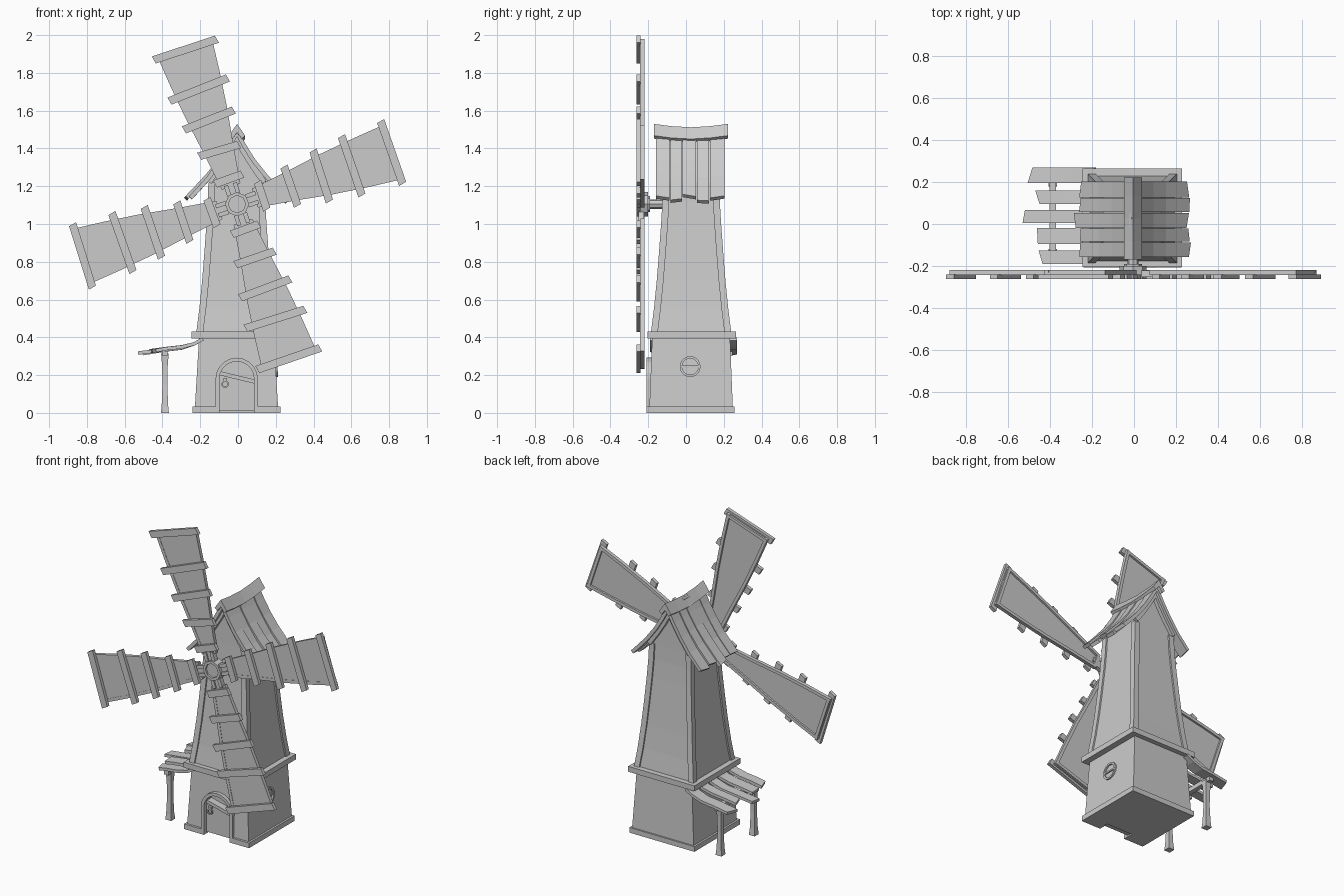
import bpy, bmesh, random
from math import sin, cos, pi, radians
from mathutils import Vector

if "Cube" in bpy.data.objects:
    bpy.data.objects.remove(bpy.data.objects["Cube"])

random.seed(4)
CX, CY = -0.008, 0.027          # tower axis
HUB = (-0.005, 1.105)           # sail axis in x, z


def loft(name, rings, closed=False):
    """Skin a list of vertex rings with quads; cap both ends unless closed."""
    bm = bmesh.new()
    rv = [[bm.verts.new(p) for p in r] for r in rings]
    n, m = len(rv[0]), len(rv)
    for i in range(m if closed else m - 1):
        a, b = rv[i], rv[(i + 1) % m]
        for j in range(n):
            k = (j + 1) % n
            bm.faces.new((a[j], a[k], b[k], b[j]))
    if not closed:
        bm.faces.new(rv[0])
        bm.faces.new(rv[-1][::-1])
    bmesh.ops.recalc_face_normals(bm, faces=bm.faces)
    me = bpy.data.meshes.new(name)
    bm.to_mesh(me)
    bm.free()
    ob = bpy.data.objects.new(name, me)
    bpy.context.collection.objects.link(ob)
    return ob


def rect(x, y, z, hx, hy):
    return [(x + sx * hx, y + sy * hy, z) for sx, sy in ((-1, -1), (1, -1), (1, 1), (-1, 1))]


def box(name, x0, x1, y0, y1, z0, z1):
    x, y, hx, hy = (x0 + x1) / 2, (y0 + y1) / 2, (x1 - x0) / 2, (y1 - y0) / 2
    return loft(name, [rect(x, y, z, hx, hy) for z in (z0, z1)])


def disc(name, f, r, d0, d1, n):
    return loft(name, [[f(r * cos(2 * pi * i / n), r * sin(2 * pi * i / n), d) for i in range(n)]
                       for d in (d0, d1)])


def annulus(name, f, ri, ro, d0, d1, n):
    rings = []
    for i in range(n):
        c, s = cos(2 * pi * i / n), sin(2 * pi * i / n)
        rings.append([f(r * c, r * s, d) for r, d in ((ri, d0), (ro, d0), (ro, d1), (ri, d1))])
    return loft(name, rings, True)


def plank(name, path, y0, y1, thick, skew=0.0):
    """Bent board following an x-z path, thickened below, with a slanted far end."""
    P = [Vector(p) for p in path]
    rings = []
    for i, p in enumerate(P):
        t = (P[min(i + 1, len(P) - 1)] - P[max(i - 1, 0)]).normalized()
        nrm = Vector((-t.y, t.x))
        if nrm.y > 0:
            nrm = -nrm
        q = p + nrm * thick
        s = t * (skew if i == len(P) - 1 else 0)
        rings.append([(p.x - s.x, y0, p.y - s.y), (p.x + s.x, y1, p.y + s.y),
                      (q.x + s.x, y1, q.y + s.y), (q.x - s.x, y0, q.y - s.y)])
    return loft(name, rings)


# Lower storey and base trim, both cut by the arched doorway
lower = loft("lower_storey", [rect(CX, CY, 0, .222, .222), rect(CX, CY, .40, .198, .206)])
base = box("base_trim", CX - .233, CX + .233, CY - .235, CY + .231, 0, .033)
DX, SPRING = -.007, .18


def arch(hw, n=10):
    return ([(DX - hw, -.01)] + [(DX - hw * cos(pi * i / n), SPRING + hw * sin(pi * i / n))
                                 for i in range(n + 1)] + [(DX + hw, -.01)])


cutter = loft("doorway_cutter", [[(x, y, z) for x, z in arch(.097)] for y in (-.3, -.14)])
for ob in (lower, base):
    mod = ob.modifiers.new("doorway", 'BOOLEAN')
    mod.object, mod.solver = cutter, 'EXACT'
    bpy.context.view_layer.objects.active = ob
    bpy.ops.object.modifier_apply(modifier="doorway")
bpy.data.objects.remove(cutter)

# Door surround, half door with slanted top, ring handle
loft("door_frame", [[(xo, -.208, max(zo, 0)), (xi, -.208, max(zi, 0)), (xi, -.16, max(zi, 0)), (xo, -.16, max(zo, 0))]
                    for (xo, zo), (xi, zi) in zip(arch(.112), arch(.092))])
loft("half_door", [[(-.1, y, .01), (.087, y, .01), (.087, y, .175), (-.1, y, .22)] for y in (-.178, -.14)])
loft("door_top_rail", [[(-.1, y, .2), (.087, y, .155), (.087, y, .177), (-.1, y, .222)] for y in (-.188, -.17)])
annulus("door_ring", lambda a, b, d: (-.068 + a, d, .152 + b), .012, .02, -.195, -.186, 12)
box("door_ring_mount", -.078, -.058, -.195, -.175, .168, .184)

# Round window on the right wall
win = lambda a, b, d: (.193 + d - .06 * b, .022 + a, .245 + b)
annulus("window_ring", win, .043, .055, -.01, .016, 20)
disc("window_pane", win, .045, -.01, .006, 20)
box("window_bar", .19, .207, -.023, .067, .24, .25)

# Belt and curved upper tower running up into a gable
box("belt", CX - .237, CX + .237, CY - .232, CY + .237, .395, .43)
prof = [(.43, .212), (.55, .197), (.7, .182), (.85, .170), (1.0, .159), (1.12, .152), (1.22, .149)]
IN = .010
loft("upper_tower", [rect(CX, CY, z, h - IN, h - IN) for z, h in prof]
     + [rect(CX, CY, 1.35, .075, .138), rect(CX, CY, 1.47, .008, .138)])
for sx in (-1, 1):
    for sy in (-1, 1):
        loft("corner_post", [rect(CX + sx * (h - .018), CY + sy * (h - .018), z, .018, .018)
                             for z, h in prof])

# Roof boards with uneven ends, flaring outwards
edges = [-.16, -.085, -.02, .055, .125, .205]
for s in (-1, 1):
    for i in range(5):
        e = random.uniform(-.02, .015)
        lift = random.uniform(-.006, .008)
        pts = [(0.005, 1.50), (.05, 1.415), (.1, 1.335), (.16, 1.255 + lift),
               (.215, 1.195 + lift), (.262 + e, 1.145 + lift - e)]
        plank("roof_board", [(CX + s * x, z + lift) for x, z in pts],
              edges[i] + .002, edges[i + 1] - .002, .022, random.uniform(-.012, .012))

# Sagging ridge cap
cap = []
for y, dz in ((-.17, 0), (-.08, -.012), (.027, -.018), (.13, -.012), (.222, 0)):
    z = 1.53 + dz
    cap.append([(-.005, y, z), (.038, y, z - .062), (.02, y, z - .078), (-.005, y, z - .045),
                (-.03, y, z - .078), (-.048, y, z - .062)])
loft("ridge_cap", cap)
# Gable edge boards below the roof ends
for s in (-1, 1):
    for y0, y1 in ((-.135, -.112), (.165, .188)):
        plank("gable_board", [(CX + s * x, z) for x, z in
                              ((.005, 1.475), (.05, 1.392), (.1, 1.312), (.158, 1.23))], y0, y1, .03)

# Side canopy: bent boards, cross beam, two flared posts
for y0, y1, x in ((.195, .27, -.495), (.095, .16, -.46), (.005, .067, -.525),
                  (-.095, -.02, -.46), (-.19, -.125, -.445)):
    r = random.uniform(-.008, .008)
    plank("canopy_board", [(-.19, .40), (-.235, .374), (-.3, .352 + r), (-.38, .343 + r), (x, .325 + r * 2)],
          y0, y1, .018, random.uniform(-.014, .014))
box("canopy_beam", -.402, -.372, -.18, .245, .30, .328)
for y in (-.14, .2):
    loft("canopy_post", [rect(-.387, y, z, h, h) for z, h in
                         ((0, .021), (.04, .017), (.15, .013), (.25, .015), (.315, .02))])

# Hub and shaft
hub = lambda a, b, d: (HUB[0] + a, d, HUB[1] + b)
disc("shaft", hub, .026, -.23, -.08, 8)
disc("shaft_collar", hub, .042, -.215, -.19, 8)
annulus("hub_rim", hub, .046, .064, -.262, -.2, 8)
disc("hub_cap", hub, .05, -.25, -.2, 12)

# Four sails: panel, back rails, front battens, root spar
half = [(.10, .052), (.3, .08), (.5, .112), (.7, .136), (.87, .152)]
for k in range(4):
    a = radians(18.5 + 90 * k)

    def S(u, v, y):
        return (HUB[0] + u * cos(a) - v * sin(a), y, HUB[1] + u * sin(a) + v * cos(a))

    loft("sail_panel", [[S(u, -h, -.241), S(u, h, -.241), S(u, h, -.232), S(u, -h, -.232)]
                        for u, h in half])
    for s in (-1, 1):
        loft("sail_rail", [[S(u, s * v, y) for v, y in
                            ((h, -.243), (h - .02, -.243), (h - .02, -.22), (h, -.22))]
                           for u, h in half])
        loft("hub_block", [[S(u, s * v, y) for v, y in
                            ((.014, -.252), (.036, -.252), (.036, -.222), (.014, -.222))]
                           for u in (.055, .112)])
    for u in (.108, .858):
        loft("sail_end_rail", [[S(u + d, s * (.05 if u < .5 else .15), y) for d, y in
                                ((-.01, -.24), (.01, -.24), (.01, -.22), (-.01, -.22))]
                               for s in (-1, 1)])
    loft("sail_spar", [[S(u, v, y) for v, y in ((-.016, -.243), (.016, -.243), (.016, -.225), (-.016, -.225))]
                       for u in (.03, .13)])
    for u, h in ((.14, .077), (.3, .11), (.47, .142), (.64, .166), (.863, .176)):
        t = random.uniform(-.06, .06) if u < .8 else random.uniform(-.02, .02)
        w = .021
        loft("sail_batten", [[S(u + d + s * h * t, s * h + d * .2, y) for d, y in
                              ((-w, -.262), (w, -.262), (w, -.240), (-w, -.240))] for s in (-1, 1)])
